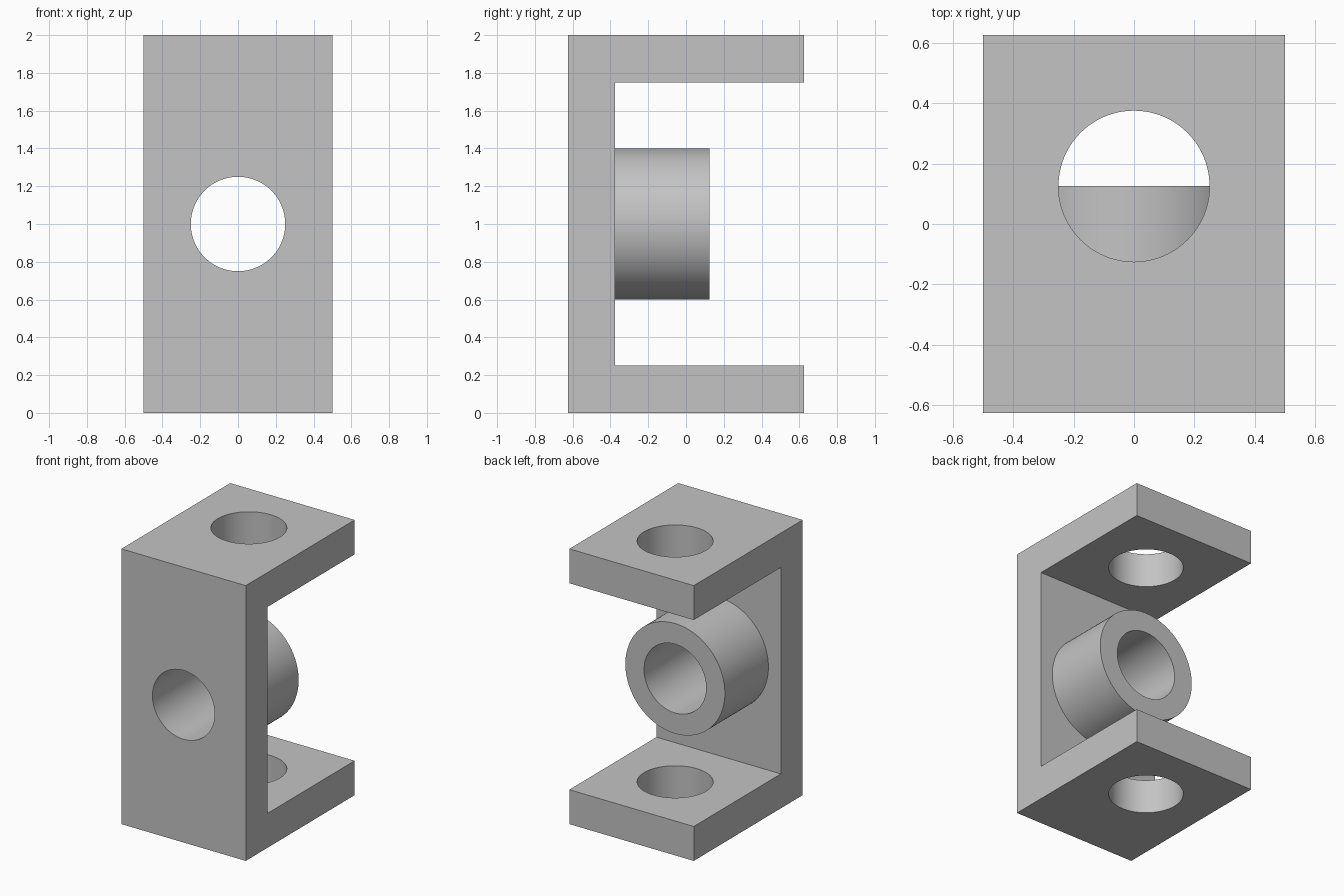
import bpy
import bmesh
import math

if "Cube" in bpy.data.objects:
    bpy.data.objects.remove(bpy.data.objects["Cube"], do_unlink=True)

WIDTH, DEPTH, HEIGHT, WALL = 1.0, 1.25, 2.0, 0.25
BORE, BOSS = 0.25, 0.4
FRONT, BACK = -DEPTH / 2, DEPTH / 2
INNER = FRONT + WALL
BOSS_END = 0.125

grey = bpy.data.materials.new("grey")
grey.use_nodes = True
colour = (0.55, 0.55, 0.55, 1)
grey.diffuse_color = colour
grey.node_tree.nodes["Principled BSDF"].inputs["Base Color"].default_value = colour


def cylinder(name, radius, length, location, along_y=False):
    turn = (math.pi / 2, 0, 0) if along_y else (0, 0, 0)
    bpy.ops.mesh.primitive_cylinder_add(vertices=96, radius=radius, depth=length,
                                        location=location, rotation=turn)
    obj = bpy.context.object
    obj.name = name
    obj.data.materials.append(grey)
    return obj


def combine(target, tool, operation):
    mod = target.modifiers.new(tool.name, "BOOLEAN")
    mod.operation, mod.solver, mod.object = operation, "EXACT", tool
    bpy.ops.object.select_all(action="DESELECT")
    bpy.context.view_layer.objects.active = target
    target.select_set(True)
    bpy.ops.object.modifier_apply(modifier=mod.name)
    bpy.data.objects.remove(tool, do_unlink=True)


# C-shaped bracket: side profile extruded across the width
profile = [(FRONT, 0), (BACK, 0), (BACK, WALL), (INNER, WALL),
           (INNER, HEIGHT - WALL), (BACK, HEIGHT - WALL), (BACK, HEIGHT), (FRONT, HEIGHT)]
bm = bmesh.new()
side = bm.faces.new([bm.verts.new((-WIDTH / 2, y, z)) for y, z in profile])
extruded = bmesh.ops.extrude_face_region(bm, geom=[side])["geom"]
bmesh.ops.translate(bm, vec=(WIDTH, 0, 0),
                    verts=[v for v in extruded if isinstance(v, bmesh.types.BMVert)])
bmesh.ops.recalc_face_normals(bm, faces=bm.faces)
mesh = bpy.data.meshes.new("bracket")
bm.to_mesh(mesh)
bm.free()
mesh.materials.append(grey)
bracket = bpy.data.objects.new("bracket", mesh)
bpy.context.collection.objects.link(bracket)

# Round boss standing on the inside of the wall, rooted within it
root = INNER - WALL / 2
boss = cylinder("boss", BOSS, BOSS_END - root, (0, (BOSS_END + root) / 2, HEIGHT / 2), True)
combine(bracket, boss, "UNION")

# Bore through the wall and boss
combine(bracket, cylinder("wall_bore", BORE, 2, (0, 0, HEIGHT / 2), True), "DIFFERENCE")

# Matching holes through the two flanges
for name, z in (("lower_hole", WALL / 2), ("upper_hole", HEIGHT - WALL / 2)):
    combine(bracket, cylinder(name, BORE, WALL * 1.4, (0, BOSS_END, z)), "DIFFERENCE")

bpy.ops.object.shade_smooth_by_angle(angle=math.radians(30))
